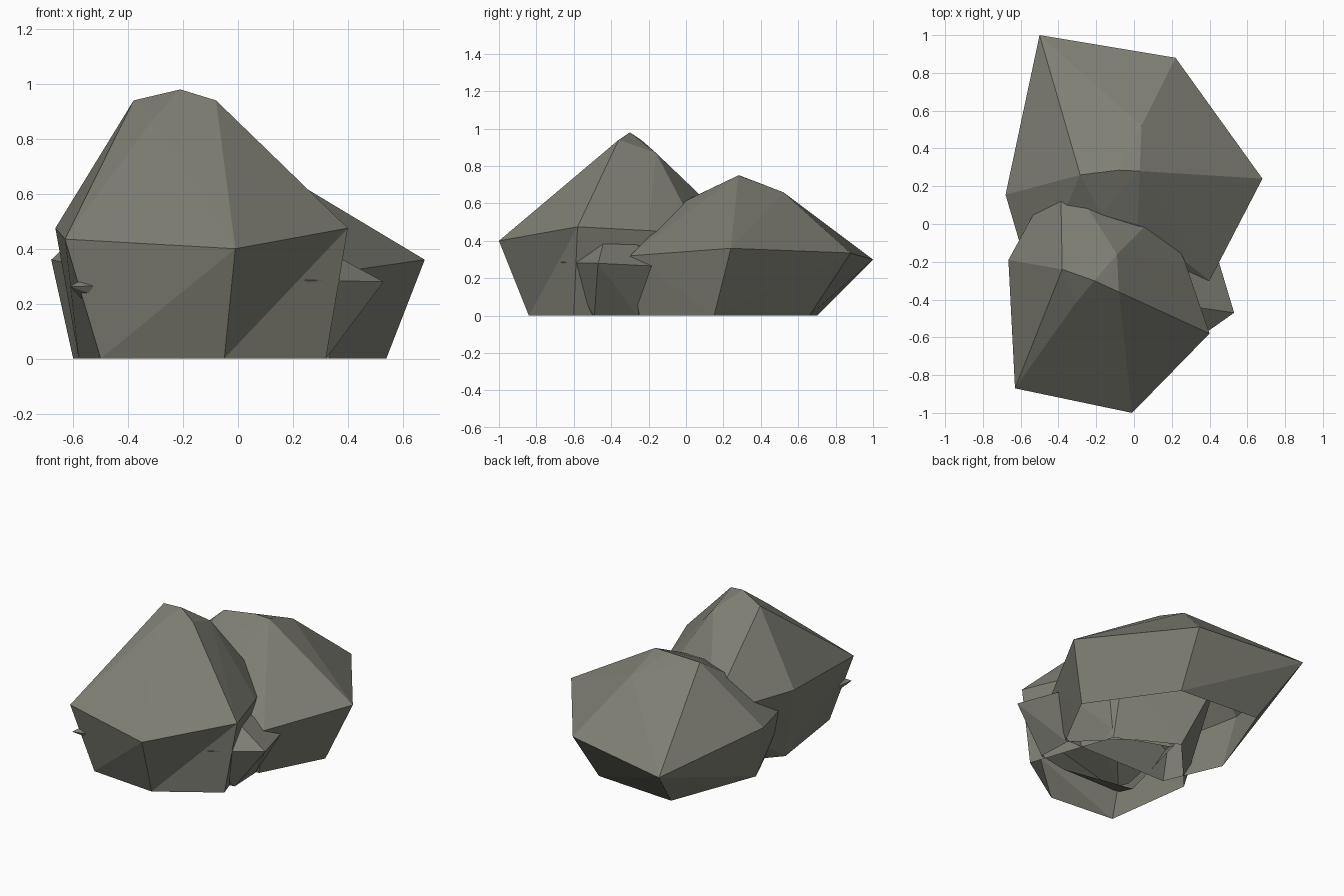
import bpy, bmesh
from mathutils import Vector

if "Cube" in bpy.data.objects:
    bpy.data.objects.remove(bpy.data.objects["Cube"])

stone = bpy.data.materials.new("olive_grey_stone")
stone.diffuse_color = (0.21, 0.21, 0.175, 1)
stone.use_nodes = True
stone.node_tree.nodes["Principled BSDF"].inputs["Base Color"].default_value = stone.diffuse_color


def boulder(name, base, belt, crown, hollow=None):
    """Faceted rock: ground outline, widest belt and crown, open underneath.
    hollow = (base index, belt index) of a side crease turned inwards."""
    bm = bmesh.new()
    pts = [(x, y, 0) for x, y in base] + belt + crown
    verts = [bm.verts.new(Vector(p)) for p in pts]
    res = bmesh.ops.convex_hull(bm, input=verts)
    if hollow:
        edge = bm.edges.get((verts[hollow[0]], verts[len(base) + hollow[1]]))
        if edge and len(edge.link_faces) == 2:
            bmesh.ops.rotate_edges(bm, edges=[edge])
    junk = [g for g in res["geom_interior"] if isinstance(g, bmesh.types.BMVert)]
    bmesh.ops.delete(bm, geom=junk, context='VERTS')
    bmesh.ops.recalc_face_normals(bm, faces=bm.faces)
    floor = [f for f in bm.faces if all(v.co.z < 0.001 for v in f.verts)]
    bmesh.ops.delete(bm, geom=floor, context='FACES')
    me = bpy.data.meshes.new(name)
    bm.to_mesh(me)
    bm.free()
    me.materials.append(stone)
    ob = bpy.data.objects.new(name, me)
    bpy.context.collection.objects.link(ob)
    return ob


# Tall boulder at the front
boulder("front_boulder",
        [(-0.50, -0.80), (-0.05, -0.84), (0.32, -0.60), (0.13, -0.04),
         (-0.24, 0.16), (-0.58, -0.22)],
        [(-0.63, -0.87, 0.435), (-0.01, -1.0, 0.40), (0.40, -0.58, 0.475),
         (0.27, -0.20, 0.455), (0.14, 0.07, 0.43),
         (-0.39, 0.31, 0.42), (-0.665, -0.19, 0.475)],
        [(-0.38, -0.24, 0.94), (-0.21, -0.30, 0.98), (-0.08, -0.36, 0.94),
         (-0.31, -0.42, 0.87), (-0.09, -0.16, 0.87), (0.07, -0.03, 0.585)],
        hollow=(2, 1))

# Broad boulder at the back
boulder("back_boulder",
        [(0.54, 0.15), (0.18, 0.66), (-0.38, 0.70), (-0.60, 0.12),
         (-0.44, -0.25), (0.33, -0.25)],
        [(0.68, 0.24, 0.36), (0.22, 0.88, 0.335), (-0.50, 1.0, 0.30),
         (-0.68, 0.155, 0.36), (-0.54, -0.32, 0.33), (0.40, -0.30, 0.32)],
        [(-0.285, 0.26, 0.73), (-0.08, 0.285, 0.75), (0.03, 0.28, 0.75),
         (0.04, 0.52, 0.66), (-0.17, 0.05, 0.64), (0.02, 0.0, 0.615)],
        hollow=(1, 0))

# Low slab poking out from under the front boulder
boulder("low_slab",
        [(0.32, -0.49), (0.31, -0.26), (0.05, 0.0), (-0.22, 0.10),
         (-0.36, -0.44), (0.12, -0.53)],
        [(0.53, -0.47, 0.28), (0.44, -0.17, 0.265), (0.10, 0.0, 0.27),
         (-0.45, 0.0, 0.27), (-0.612, -0.875, 0.262), (0.25, -0.668, 0.285)],
        [(0.05, -0.40, 0.54), (-0.20, -0.42, 0.52)])
